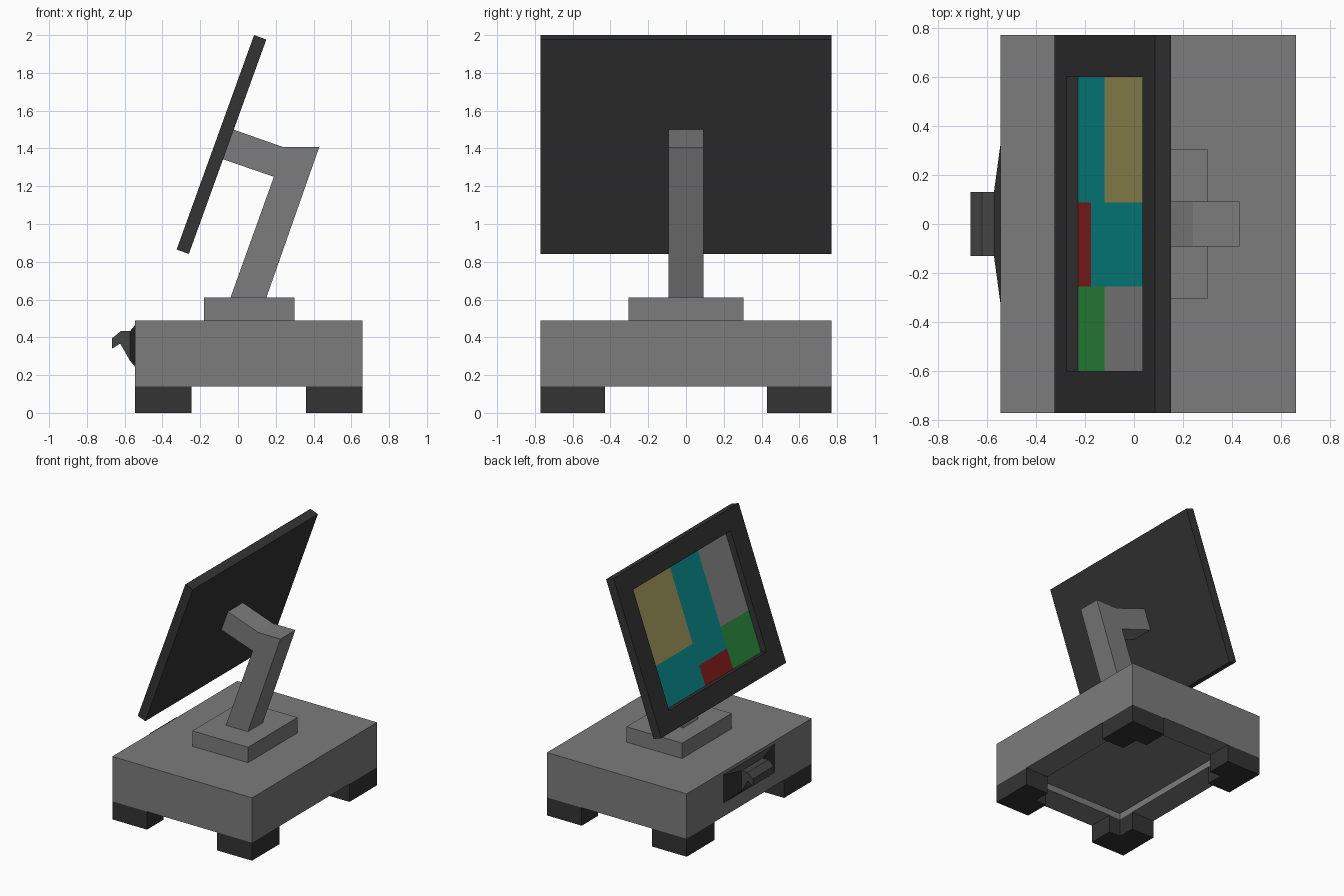
import bpy, bmesh, math
from mathutils import Vector

if "Cube" in bpy.data.objects:
    bpy.data.objects.remove(bpy.data.objects["Cube"])

CX, HX, HY = 0.0575, 0.6025, 0.77      # base centre and half sizes
TILT = math.atan2(0.41, 1.135)         # screen lean


def paint(ob, color):
    if color:
        m = bpy.data.materials.new(ob.name + "_colour")
        m.diffuse_color = (*color, 1)
        m.use_nodes = True
        m.node_tree.nodes["Principled BSDF"].inputs["Base Color"].default_value = m.diffuse_color
        ob.data.materials.append(m)
    return ob


def finish(name, bm, color=None, recalc=True):
    if recalc:
        bmesh.ops.recalc_face_normals(bm, faces=bm.faces)
    me = bpy.data.meshes.new(name)
    bm.to_mesh(me)
    bm.free()
    ob = bpy.data.objects.new(name, me)
    bpy.context.collection.objects.link(ob)
    return paint(ob, color)


def prism(name, pts, move, color=None):
    """Extrude a flat outline along a vector."""
    bm = bmesh.new()
    f = bm.faces.new([bm.verts.new(p) for p in pts])
    ext = bmesh.ops.extrude_face_region(bm, geom=[f], use_keep_orig=True)
    bmesh.ops.translate(bm, vec=move,
                        verts=[v for v in ext["geom"] if isinstance(v, bmesh.types.BMVert)])
    return finish(name, bm, color)


def box_bm(lo, hi):
    bm = bmesh.new()
    bmesh.ops.create_cube(bm, size=1)
    lo, hi = Vector(lo), Vector(hi)
    for v in bm.verts:
        v.co = (lo + hi) / 2 + v.co * (hi - lo)
    return bm


def sink(bm, normal, rim, depth):
    """Inset the face pointing along normal and push it inwards; return the floor."""
    bm.normal_update()
    face = max(bm.faces, key=lambda f: f.normal.dot(Vector(normal)))
    for thickness in (rim, 0):
        bmesh.ops.inset_region(bm, faces=[face], thickness=thickness, use_even_offset=True)
    bmesh.ops.translate(bm, verts=face.verts, vec=Vector(normal) * -depth)
    return face


GREY, DARK = (0.2, 0.2, 0.2), (0.033, 0.033, 0.033)

# Base with a shallow recess underneath
bm = box_bm((CX - HX, -HY, 0.14), (CX + HX, HY, 0.49))
sink(bm, (0, 0, -1), 0.2, 0.05)
finish("base", bm, GREY)

# L-shaped corner feet
ell = [(0, 0), (0.3, 0), (0.3, 0.2), (0.2, 0.2), (0.2, 0.34), (0, 0.34)]
for sx in (-1, 1):
    for sy in (-1, 1):
        pts = [(CX + sx * (HX - x), sy * (HY - y), 0) for x, y in ell]
        prism("foot", pts, (0, 0, 0.14), DARK)

# Pedestal and bent arm
finish("pedestal", box_bm((-0.18, -0.305, 0.49), (0.30, 0.305, 0.61)), GREY)
arm = [(-0.04, 0.61), (0.15, 0.61), (0.43, 1.407), (0.24, 1.407),
       (-0.025, 1.50), (-0.08, 1.343), (0.19, 1.25)]
prism("arm", [(x, -0.092, z) for x, z in arm], (0, 0.184, 0), GREY)

# Latch: tapered backing plate and hooked handle
bm = bmesh.new()
rings = []
for x, y, z0, z1 in ((-0.545, 0.32, 0.245, 0.465), (-0.571, 0.13, 0.275, 0.433)):
    rings.append([bm.verts.new((x, a, b)) for a, b in ((-y, z0), (y, z0), (y, z1), (-y, z1))])
bm.faces.new(rings[1])
for i in range(4):
    j = (i + 1) % 4
    bm.faces.new((rings[0][i], rings[0][j], rings[1][j], rings[1][i]))
bm.faces.new(rings[0][::-1])
finish("latch_plate", bm, DARK)
hook = [(-0.571, 0.433), (-0.62, 0.433), (-0.667, 0.395), (-0.667, 0.34),
        (-0.624, 0.367), (-0.571, 0.275)]
prism("latch_handle", [(x, -0.13, z) for x, z in hook], (0, 0.26, 0), (0.06, 0.06, 0.06))


# Monitor, built upright and then leaned back
def lean(ob):
    ob.location = (-0.325, 0, 0.865)
    ob.rotation_euler = (0, TILT, 0)


H, T, D, SY, U0, U1 = 1.207, 0.069, 0.05, 0.6, 0.147, 1.06
bm = box_bm((0, -HY, 0), (T, HY, H))
floor = sink(bm, (-1, 0, 0), 0.16, D)
for v in bm.verts:                      # set the opening to its exact size
    if abs(v.co.y) < HY - 0.1:
        v.co.y = math.copysign(SY, v.co.y)
        v.co.z = U0 if v.co.z < H / 2 else U1
bmesh.ops.delete(bm, geom=[floor], context="FACES_ONLY")
lean(finish("monitor_frame", bm, DARK, recalc=False))

# Coloured screen areas as (y0, y1, low, high)
Y0, Y1, UM, UR = -0.255, 0.088, 0.465, 0.303
areas = {
    "screen_background": ((0.003, 0.29, 0.29), [(Y1, SY, U0, UM), (Y0, Y1, UR, U1)]),
    "screen_tan_window": ((0.36, 0.32, 0.11), [(Y1, SY, UM, U1)]),
    "screen_grey_window": ((0.27, 0.27, 0.27), [(-SY, Y0, UM, U1)]),
    "screen_green_window": ((0.03, 0.3, 0.055), [(-SY, Y0, U0, UM)]),
    "screen_red_window": ((0.29, 0.015, 0.015), [(Y0, Y1, U0, UR)]),
}
for name, (color, rects) in areas.items():
    bm = bmesh.new()
    for a, b, lo, hi in rects:
        bm.faces.new([bm.verts.new((D, y, z)) for y, z in ((a, lo), (a, hi), (b, hi), (b, lo))])
    lean(finish(name, bm, color, recalc=False))
